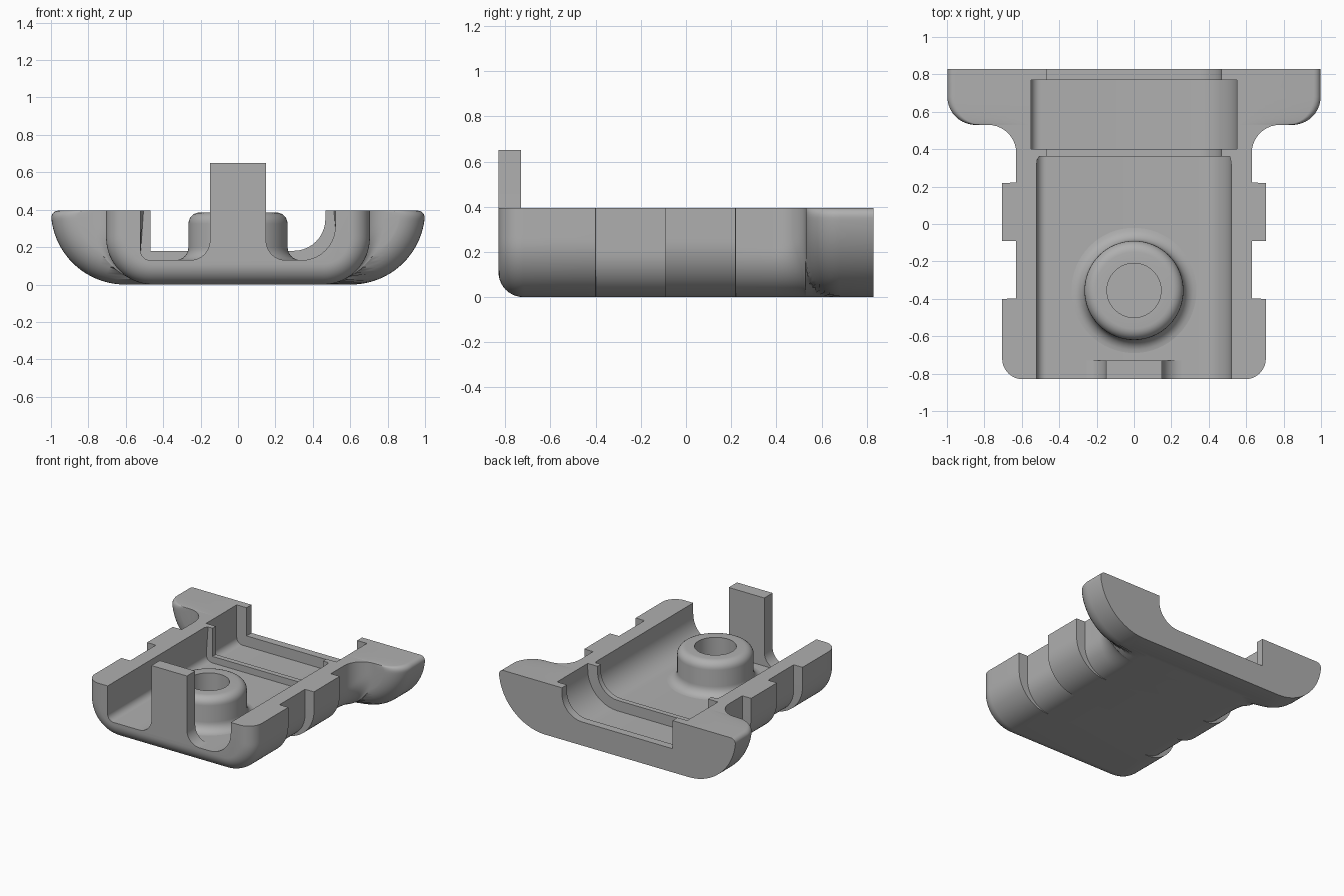
import bpy, bmesh
from math import sin, cos, pi, sqrt

if "Cube" in bpy.data.objects:
    bpy.data.objects.remove(bpy.data.objects["Cube"], do_unlink=True)

grey = bpy.data.materials.new("plain grey")
grey.use_nodes = True
grey.diffuse_color = (0.43, 0.43, 0.43, 1)
grey.node_tree.nodes["Principled BSDF"].inputs["Base Color"].default_value = (0.43, 0.43, 0.43, 1)

H = 0.395          # height of the split plane
FRONT, BACK = -0.83, 0.83


def finish(name, bm):
    bmesh.ops.recalc_face_normals(bm, faces=bm.faces)
    mesh = bpy.data.meshes.new(name)
    bm.to_mesh(mesh)
    bm.free()
    mesh.materials.append(grey)
    ob = bpy.data.objects.new(name, mesh)
    bpy.context.collection.objects.link(ob)
    return ob


def activate(ob):
    bpy.ops.object.select_all(action='DESELECT')
    ob.select_set(True)
    bpy.context.view_layer.objects.active = ob


def smooth(ob):
    activate(ob)
    bpy.ops.object.shade_smooth_by_angle(angle=pi / 6)


def arc(cx, cz, r, a0, a1, n=10):
    return [(cx + r * cos(a0 + (a1 - a0) * k / n), cz + r * sin(a0 + (a1 - a0) * k / n))
            for k in range(n + 1)]


def extrude(name, profile, y0, y1, end_bevel=0):
    """Extrude an x-z profile along y, optionally rounding the far end."""
    bm = bmesh.new()
    near = [bm.verts.new((x, y0, z)) for x, z in profile]
    far = [bm.verts.new((x, y1, z)) for x, z in profile]
    n = len(profile)
    bm.faces.new(near)
    cap = bm.faces.new(far)
    for i in range(n):
        j = (i + 1) % n
        bm.faces.new((near[i], near[j], far[j], far[i]))
    if end_bevel:
        bmesh.ops.bevel(bm, geom=list(cap.edges), offset=end_bevel, segments=5,
                        profile=0.5, affect='EDGES')
    return finish(name, bm)


def rounded_drop(r, t):
    """How far a quarter round has fallen away at distance t from its centre."""
    return r - sqrt(max(r * r - t * t, 0))


def half_width(y, z, wide):
    """Half width of the shell, from the rounded body and the rear flange."""
    grow = 0
    if wide:
        inset = rounded_drop(0.11, max(-0.72 - y, 0))
        centre, r, rise = 0.455, 0.25 - inset, 0.25
    else:
        grow = rounded_drop(0.15, min(max(y - 0.38, 0), 0.15))
        r = 0.2 + grow
        centre, rise = 0.43, r
    w = centre + sqrt(max(r * r - max(rise - z, 0) ** 2, 0))
    if y > 0.5301:
        r = H - rounded_drop(0.15, max(0.68 - y, 0))
        if r >= H - z:
            lip = rounded_drop(0.04, max(z - H + 0.04, 0))
            w = max(w, 0.605 + sqrt(max(r * r - (H - z) ** 2, 0)) - lip)
    return w


# Outer shell: cross-sections along y, with side notches and a flared flange
quarter = [k * pi / 20 for k in range(11)]
stations = [(-0.72 - 0.11 * cos(t), True) for t in quarter]
stations += [(-0.4, True), (-0.399, False), (-0.091, False), (-0.09, True),
             (0.22, True), (0.221, False)]
stations += [(0.38 + 0.15 * sin(t), False) for t in quarter]
stations += [(0.68 - 0.15 * cos(max(t, 0.08)), False) for t in quarter]
stations += [(BACK, False)]

bm = bmesh.new()
LEVELS = 28
rings = []
for y, wide in stations:
    low = rounded_drop(0.11, max(-0.72 - y, 0))
    side = []
    for k in range(LEVELS + 1):
        z = low + (H - low) * (1 - cos(pi * k / LEVELS)) / 2
        side.append((half_width(y, z, wide), z))
    ring = [(x, z) for x, z in side] + [(-x, z) for x, z in reversed(side)]
    rings.append([bm.verts.new((x, y, z)) for x, z in ring])
for a, b in zip(rings, rings[1:]):
    for i in range(len(a)):
        j = (i + 1) % len(a)
        bm.faces.new((a[i], a[j], b[j], b[i]))
bm.faces.new(rings[0])
bm.faces.new(rings[-1])
shell = finish("shell", bm)


def channel(name, half, floor, r_right, r_left, y0, y1, end_bevel=0):
    """Cutter for an open-topped channel with different floor corner radii."""
    top = 0.8
    prof = [(half, top), (-half, top)]
    if r_right:
        prof += arc(-half + r_right, floor + r_right, r_right, pi, 1.5 * pi)
    else:
        prof += [(-half, floor)]
    prof += arc(half - r_left, floor + r_left, r_left, 1.5 * pi, 2 * pi)
    return extrude(name, prof, y0, y1, end_bevel)


# Main cavity, rear cable slot and the wider pocket between the two lips
cutters = [
    channel("cavity_cutter", 0.52, 0.13, 0.05, 0.18, -1.0, 0.36, 0.04),
    channel("slot_cutter", 0.467, 0.18, 0, 0.17, 0.25, 1.0),
    channel("pocket_cutter", 0.55, 0.10, 0.05, 0.25, 0.40, 0.77),
]
for cutter in cutters:
    cutter.hide_render = True
    activate(shell)
    mod = shell.modifiers.new("cut", 'BOOLEAN')
    mod.operation = 'DIFFERENCE'
    mod.solver = 'EXACT'
    mod.object = cutter
    bpy.ops.object.modifier_apply(modifier=mod.name)
    bpy.data.objects.remove(cutter, do_unlink=True)
smooth(shell)

# Front post with flared foot
flare = arc(0.255, 0.235, 0.105, pi, 1.5 * pi)
post = [(0.15, 0.65)] + flare + [(-x, z) for x, z in reversed(flare)] + [(-0.15, 0.65)]
smooth(extrude("front_post", post, FRONT, -0.73))

# Round screw boss with a blind hole, turned about its axis
outline = [(0, 0.135), (0.145, 0.135), (0.145, 0.385)]
outline += arc(0.205, 0.325, 0.06, pi / 2, 0, 6)
outline += arc(0.335, 0.2, 0.07, pi, 1.5 * pi, 6)
bm = bmesh.new()
verts = [bm.verts.new((x, 0, z)) for x, z in outline]
edges = [bm.edges.new(pair) for pair in zip(verts, verts[1:])]
bmesh.ops.spin(bm, geom=verts + edges, cent=(0, 0, 0), axis=(0, 0, 1),
               angle=2 * pi, steps=64)
bmesh.ops.remove_doubles(bm, verts=bm.verts, dist=0.0005)
boss = finish("screw_boss", bm)
boss.location = (0, -0.355, 0)
smooth(boss)
